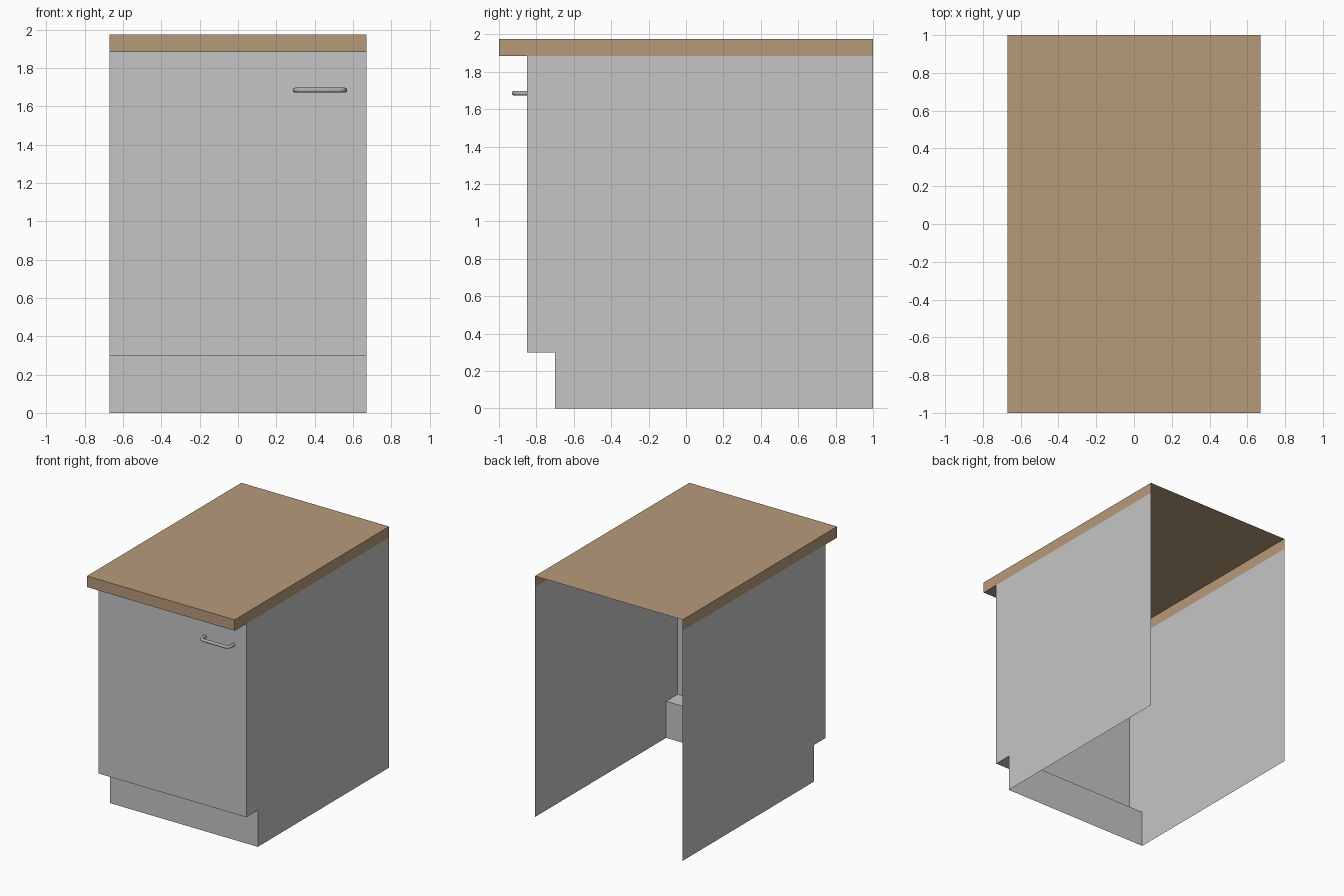
import bpy, bmesh, math

if "Cube" in bpy.data.objects:
    bpy.data.objects.remove(bpy.data.objects["Cube"])

W = 0.67          # half width
TOP, UNDER = 1.975, 1.885
FRONT, KICK, STEP, BACK = -0.85, -0.70, 0.30, 1.0


def material(name, rgb):
    m = bpy.data.materials.new(name)
    m.diffuse_color = (*rgb, 1)
    m.use_nodes = True
    m.node_tree.nodes["Principled BSDF"].inputs["Base Color"].default_value = m.diffuse_color
    return m


white = material("cabinet_grey", (0.56, 0.56, 0.56))
wood = material("worktop_wood", (0.47, 0.325, 0.195))
steel = material("handle_steel", (0.42, 0.42, 0.42))


def add_object(name, bm, mat):
    me = bpy.data.meshes.new(name)
    bm.to_mesh(me)
    bm.free()
    me.materials.append(mat)
    ob = bpy.data.objects.new(name, me)
    bpy.context.collection.objects.link(ob)
    return ob


def sheet(bm, profile):
    """Sweep an open (y, z) profile across the full width."""
    rows = [[bm.verts.new((x, y, z)) for y, z in profile] for x in (-W, W)]
    for i in range(len(profile) - 1):
        bm.faces.new((rows[0][i], rows[1][i], rows[1][i + 1], rows[0][i + 1]))


def sides(bm, outline):
    """Fill a (y, z) outline on both sides, facing outwards."""
    for s in (-1, 1):
        bm.faces.new([bm.verts.new((s * W, y, z)) for y, z in outline[::s]])


# Cabinet shell: kickboard, step, door front and two sides; back and floor open
front = [(KICK, 0), (KICK, STEP), (FRONT, STEP), (FRONT, UNDER)]
bm = bmesh.new()
sheet(bm, front)
sides(bm, [(KICK, 0), (BACK, 0), (BACK, UNDER), (FRONT, UNDER),
           (FRONT, STEP), (KICK, STEP)])
bmesh.ops.remove_doubles(bm, verts=bm.verts, dist=1e-4)
add_object("cabinet_shell", bm, white)

# Worktop: overhang underside, front edge, top and side edges; back open
bm = bmesh.new()
sheet(bm, [(FRONT, UNDER), (-1, UNDER), (-1, TOP), (BACK, TOP)])
sides(bm, [(-1, UNDER), (FRONT, UNDER), (BACK, UNDER), (BACK, TOP), (-1, TOP)])
bmesh.ops.remove_doubles(bm, verts=bm.verts, dist=1e-4)
add_object("worktop", bm, wood)

# Handle: round bar with rounded bends at both ends
r, bend, y_out, z = 0.0125, 0.035, -0.918, 1.685
x0, x1 = 0.298, 0.558
path = [(x0, FRONT)]
for cx, start in ((x0 + bend, math.pi), (x1 - bend, 1.5 * math.pi)):
    for i in range(5):
        a = start + i * math.pi / 8
        path.append((cx + bend * math.cos(a), y_out + bend + bend * math.sin(a)))
path.append((x1, FRONT))
cu = bpy.data.curves.new("door_handle", 'CURVE')
cu.dimensions = '3D'
cu.bevel_depth = r
cu.bevel_resolution = 4
sp = cu.splines.new('POLY')
sp.points.add(len(path) - 1)
for p, (x, y) in zip(sp.points, path):
    p.co = (x, y, z, 1)
cu.materials.append(steel)
handle = bpy.data.objects.new("door_handle", cu)
bpy.context.collection.objects.link(handle)
bpy.context.view_layer.objects.active = handle
handle.select_set(True)
bpy.ops.object.convert(target='MESH')
bpy.ops.object.shade_smooth_by_angle(angle=math.radians(40))
